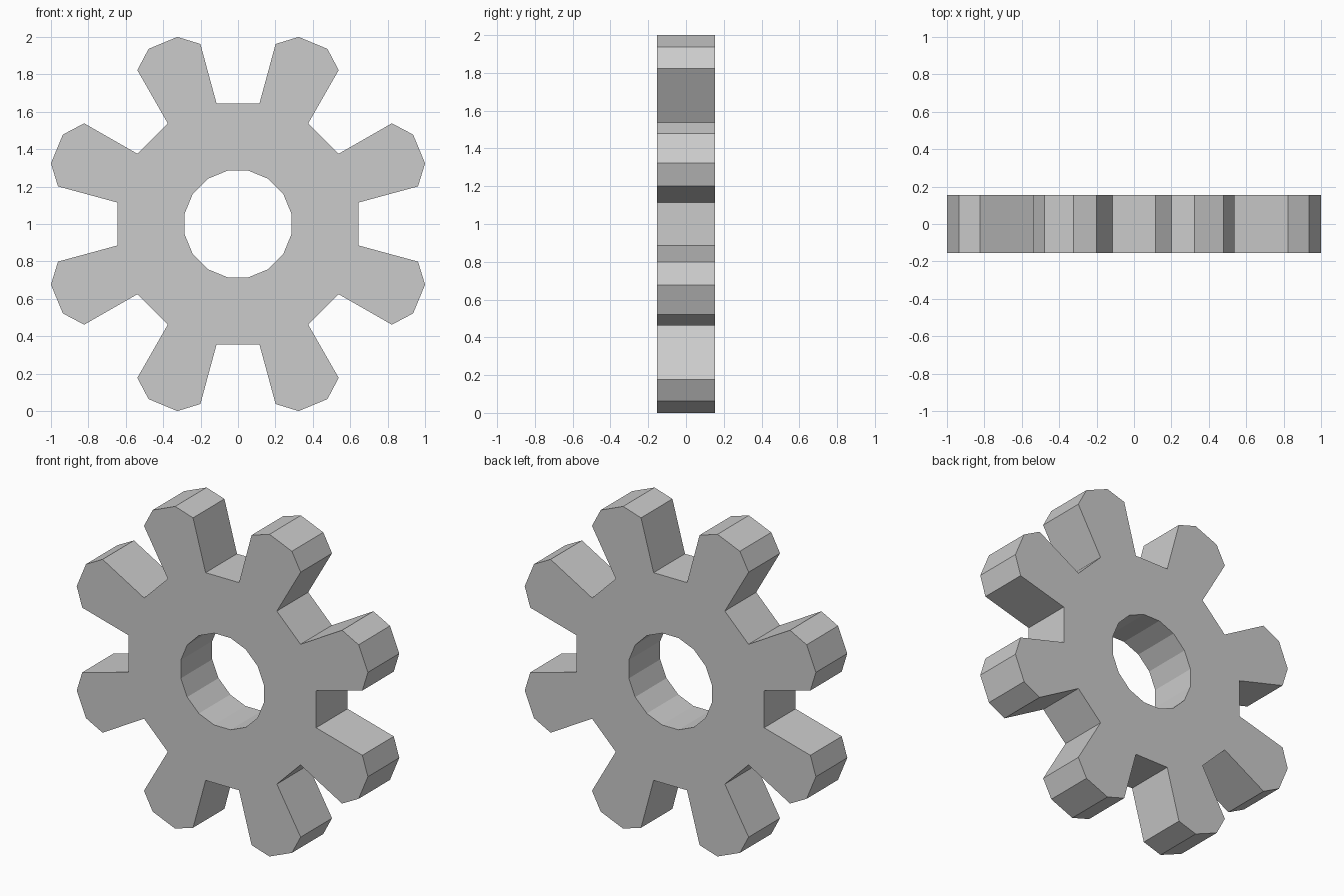
import bpy, bmesh
from math import sin, cos, radians

if "Cube" in bpy.data.objects:
    bpy.data.objects.remove(bpy.data.objects["Cube"])

TEETH, HALF_DEPTH, CENTRE_Z = 8, 0.154, 1.0
STEP = 360 / TEETH

# One tooth: (angle from the tooth's axis in degrees, radius)
TOOTH = [(-12.4, 0.655), (-10.7, 0.983), (-4.55, 1.0514),
         (4.55, 1.0514), (10.7, 0.983), (12.4, 0.655)]


def add_loop(bm, polar):
    """Closed ring of edges on the front plane from polar points."""
    verts = [bm.verts.new((r * cos(radians(a)), -HALF_DEPTH,
                           CENTRE_Z + r * sin(radians(a)))) for a, r in polar]
    return [bm.edges.new((v, verts[(i + 1) % len(verts)]))
            for i, v in enumerate(verts)]


bm = bmesh.new()

# Toothed outline and 16-sided bore
outline = [(STEP * (k + 0.5) + a, r) for k in range(TEETH) for a, r in TOOTH]
bore = [(22.5 * (k + 0.5), 0.2905) for k in range(16)]
edges = add_loop(bm, outline) + add_loop(bm, bore)

# Fill the front face, then extrude it to the back
bmesh.ops.triangle_fill(bm, edges=edges, use_beauty=True, use_dissolve=False,
                        normal=(0, -1, 0))
back = bmesh.ops.extrude_face_region(bm, geom=bm.faces[:], use_keep_orig=True)
bmesh.ops.translate(bm, vec=(0, 2 * HALF_DEPTH, 0),
                    verts=[g for g in back["geom"]
                           if isinstance(g, bmesh.types.BMVert)])
bmesh.ops.recalc_face_normals(bm, faces=bm.faces[:])

mesh = bpy.data.meshes.new("gear_wheel")
bm.to_mesh(mesh)
bm.free()
gear = bpy.data.objects.new("gear_wheel", mesh)
bpy.context.collection.objects.link(gear)
